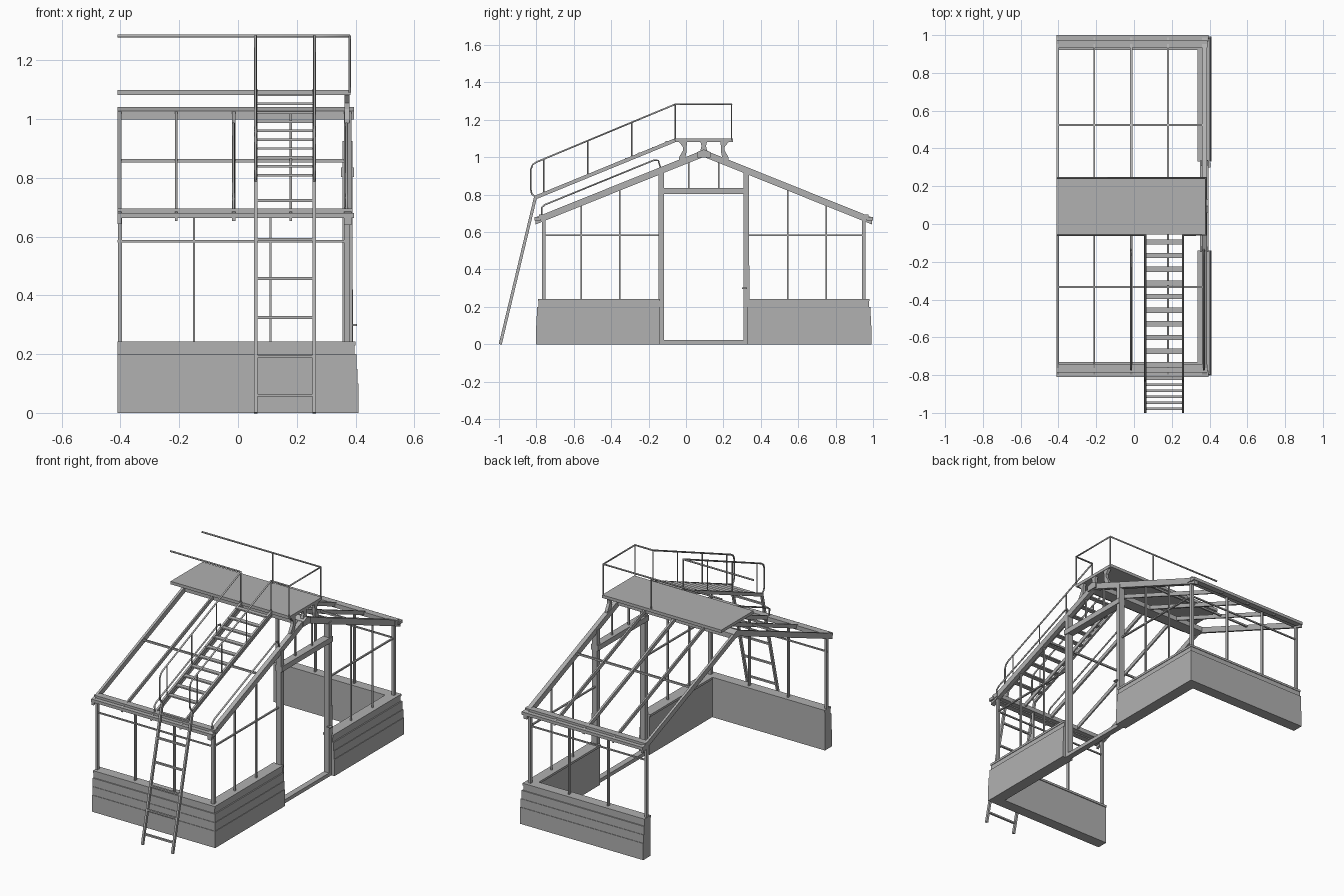
import bpy, bmesh
from mathutils import Vector

cube = bpy.data.objects.get("Cube")
if cube:
    bpy.data.objects.remove(cube, do_unlink=True)

grey = bpy.data.materials.new("light_grey_paint")
grey.use_nodes = True
grey.diffuse_color = (0.44, 0.44, 0.44, 1)
grey.node_tree.nodes["Principled BSDF"].inputs["Base Color"].default_value = (0.44, 0.44, 0.44, 1)

MID = 0.095                      # ridge line in y
LEFT, RIGHT = -0.41, 0.37        # open end and door end in x
PITCH = 0.402
STAIR_X = (0.06, 0.26)


class Part:
    """Collects boxes and prisms into one named mesh object."""

    def __init__(self, name):
        self.name, self.bm = name, bmesh.new()

    def prism(self, pts, x0, x1):
        """Extrude a (y, z) outline along x."""
        a = [self.bm.verts.new((x0, y, z)) for y, z in pts]
        b = [self.bm.verts.new((x1, y, z)) for y, z in pts]
        self.bm.faces.new(a)
        self.bm.faces.new(b[::-1])
        for i in range(len(a)):
            j = (i + 1) % len(a)
            self.bm.faces.new((a[i], b[i], b[j], a[j]))

    def box(self, x0, x1, y0, y1, z0, z1):
        self.prism([(y0, z0), (y1, z0), (y1, z1), (y0, z1)], x0, x1)

    def mirrored_box(self, x0, x1, y0, y1, z0, z1):
        self.box(x0, x1, y0, y1, z0, z1)
        self.box(x0, x1, 2 * MID - y1, 2 * MID - y0, z0, z1)

    def beam(self, x, p, q, width, depth):
        """Sloping beam in a plane of constant x."""
        p, q = Vector(p), Vector(q)
        d = (q - p).normalized()
        n = Vector((-d.y, d.x)) * depth / 2
        self.prism([p - n, q - n, q + n, p + n], x - width / 2, x + width / 2)

    def done(self):
        bmesh.ops.recalc_face_normals(self.bm, faces=self.bm.faces)
        mesh = bpy.data.meshes.new(self.name)
        self.bm.to_mesh(mesh)
        self.bm.free()
        mesh.materials.append(grey)
        bpy.context.collection.objects.link(bpy.data.objects.new(self.name, mesh))


def tube(name, pts, r=0.005):
    """Round rail following a list of points."""
    curve = bpy.data.curves.new(name, 'CURVE')
    curve.dimensions = '3D'
    curve.bevel_depth, curve.bevel_resolution = r, 1
    curve.use_fill_caps = True
    spline = curve.splines.new('POLY')
    spline.points.add(len(pts) - 1)
    for sp, p in zip(spline.points, pts):
        sp.co = (*p, 1)
    temp = bpy.data.objects.new(name + "_path", curve)
    bpy.context.collection.objects.link(temp)
    mesh = bpy.data.meshes.new_from_object(temp.evaluated_get(bpy.context.evaluated_depsgraph_get()))
    bpy.data.objects.remove(temp, do_unlink=True)
    mesh.name = name
    mesh.materials.clear()
    mesh.materials.append(grey)
    bpy.context.collection.objects.link(bpy.data.objects.new(name, mesh))


def roof(y):
    return 1.04 - abs(y - MID) * PITCH


# Stepped board plinth along both long sides and beside the door
part = Part("plinth_boards")
for z0, z1, inset in ((0, 0.10, 0), (0.10, 0.15, 0.003), (0.15, 0.20, 0.006), (0.20, 0.23, 0.013)):
    part.mirrored_box(LEFT, 0.41 - inset, -0.802 + inset, -0.735, z0, z1)
    part.mirrored_box(0.34, 0.41 - inset, -0.735, -0.14, z0, z1)
part.done()

part = Part("plinth_sill")
part.mirrored_box(LEFT, 0.40, -0.792, -0.73, 0.23, 0.243)
part.mirrored_box(0.335, 0.40, -0.73, -0.14, 0.23, 0.243)
part.done()

# Glazing frames of the long walls
part = Part("side_wall_frames")
for x, w in ((-0.402, 0.014), (-0.15, 0.007), (0.11, 0.007), (RIGHT, 0.018)):
    part.mirrored_box(x - w / 2, x + w / 2, -0.77, -0.752, 0.24, 0.68)
part.mirrored_box(LEFT, RIGHT, -0.765, -0.757, 0.58, 0.588)
part.done()

# Eaves beam and gutter
part = Part("eaves")
part.mirrored_box(LEFT, 0.39, -0.785, -0.745, 0.67, 0.695)
part.mirrored_box(LEFT, 0.395, -0.81, -0.775, 0.663, 0.681)
part.done()

# Glazing frames of the door end
part = Part("end_wall_frames")
for y in (-0.56, -0.355):
    part.mirrored_box(RIGHT - 0.005, RIGHT + 0.005, y - 0.004, y + 0.004, 0.24, roof(y) - 0.02)
part.mirrored_box(RIGHT - 0.005, RIGHT + 0.005, -0.76, -0.14, 0.58, 0.588)
part.done()

# Door surround, lintel, threshold and fanlight bars
part = Part("door_frame")
part.mirrored_box(0.355, 0.39, -0.147, -0.118, 0, roof(-0.14) - 0.02)
part.box(0.35, 0.395, -0.147, 0.337, 0.803, 0.835)
part.box(0.355, 0.39, -0.14, 0.33, 0, 0.022)
part.mirrored_box(RIGHT - 0.005, RIGHT + 0.005, 0.012, 0.02, 0.83, roof(0.015) - 0.02)
part.done()

part = Part("door_handle")
part.box(0.38, 0.405, 0.30, 0.325, 0.296, 0.303)
part.box(0.385, 0.392, 0.325, 0.34, 0.23, 0.42)
part.done()

# Rafters as bent chevrons, heavier at both ends
part = Part("rafters")
half = 0.90
for x, w, t in ((-0.403, 0.014, 0.035), (-0.21, 0.009, 0.025), (-0.015, 0.012, 0.025),
                (0.18, 0.009, 0.025), (0.373, 0.026, 0.038)):
    top = [(MID + s * half, roof(MID + half)) for s in (-1, 0, 1)]
    top[1] = (MID, roof(MID))
    part.prism(top + [(y, z - t) for y, z in reversed(top)], x - w / 2, x + w / 2)
part.done()

part = Part("purlins")
part.mirrored_box(LEFT, RIGHT, -0.339, -0.329, roof(-0.334) - 0.015, roof(-0.334) - 0.004)
part.done()

part = Part("ridge_beam")
part.prism([(MID - 0.035, 0.998), (MID + 0.035, 0.998), (MID + 0.035, 1.028),
            (MID, 1.042), (MID - 0.035, 1.028)], LEFT, 0.395)
part.done()

# Roof walkway with curved brackets at the door end
part = Part("walkway_deck")
part.box(LEFT, 0.383, -0.055, 0.25, 1.082, 1.10)
part.done()

part = Part("walkway_brackets")
for s in (-1, 1):
    outline = [(0.135, 0.965), (0.132, 1.0), (0.112, 1.035), (0.112, 1.055), (0.135, 1.085),
               (0.088, 1.085), (0.092, 1.055), (0.092, 1.03), (0.098, 1.0), (0.098, 0.975)]
    part.prism([(MID + s * y, z) for y, z in outline], 0.362, 0.38)
part.prism([(MID - 0.02, 1.03), (MID + 0.02, 1.03), (MID + 0.012, 1.06),
            (MID + 0.018, 1.085), (MID - 0.018, 1.085), (MID - 0.012, 1.06)], 0.362, 0.38)
part.done()

# Walkway guard rail
FRONT, BACK, TOP = -0.058, 0.243, 1.283
tube("guard_rail_main", [(LEFT, BACK, TOP), (0.38, BACK, TOP), (0.38, FRONT, TOP), (STAIR_X[1], FRONT, TOP)])
tube("guard_rail_front", [(LEFT, FRONT, TOP), (STAIR_X[0], FRONT, TOP)])
for x, y in ((0.38, FRONT), (0.38, BACK), (STAIR_X[0], BACK), (STAIR_X[0], FRONT), (STAIR_X[1], FRONT)):
    tube("guard_post", [(x, y, 1.09), (x, y, TOP)], 0.004)


# Roof stair and ladder
def stair_z(y):
    return 0.785 + (y + 0.805) * 0.42


part = Part("stair_and_ladder_stringers")
for x in STAIR_X:
    part.beam(x, (-0.81, stair_z(-0.81)), (-0.05, stair_z(-0.05) - 0.008), 0.012, 0.02)
    part.beam(x, (-0.993, 0), (-0.805, 0.785), 0.012, 0.016)
part.done()

part = Part("stair_treads")
for i in range(10):
    y = -0.095 - i * 0.0723
    part.box(*STAIR_X, y - 0.014, y + 0.014, stair_z(y) - 0.005, stair_z(y) + 0.003)
part.done()

part = Part("ladder_rungs")
for i in range(6):
    z = 0.06 + i * 0.1325
    y = -0.993 + z * 0.2395
    part.box(*STAIR_X, y - 0.006, y + 0.006, z - 0.005, z + 0.005)
part.done()

# Stair handrails with rounded lower ends
for x in STAIR_X:
    path = [(FRONT, TOP), (-0.80, 0.974), (-0.82, 0.96), (-0.83, 0.935),
            (-0.83, 0.83), (-0.825, 0.805), (-0.805, 0.787)]
    tube("stair_handrail", [(x, y, z) for y, z in path])
    for y in (-0.76, -0.525, -0.29):
        tube("stair_rail_post", [(x, y, stair_z(y)), (x, y, TOP + (y - FRONT) * 0.4165)], 0.004)

# Low grab rails over the front roof slope
for x in (-0.015, RIGHT):
    path = [(-0.77, 0.69), (-0.772, 0.73), (-0.755, 0.746), (-0.17, 0.985),
            (-0.148, 0.982), (-0.135, 0.94)]
    tube("roof_grab_rail", [(x, y, z) for y, z in path])
